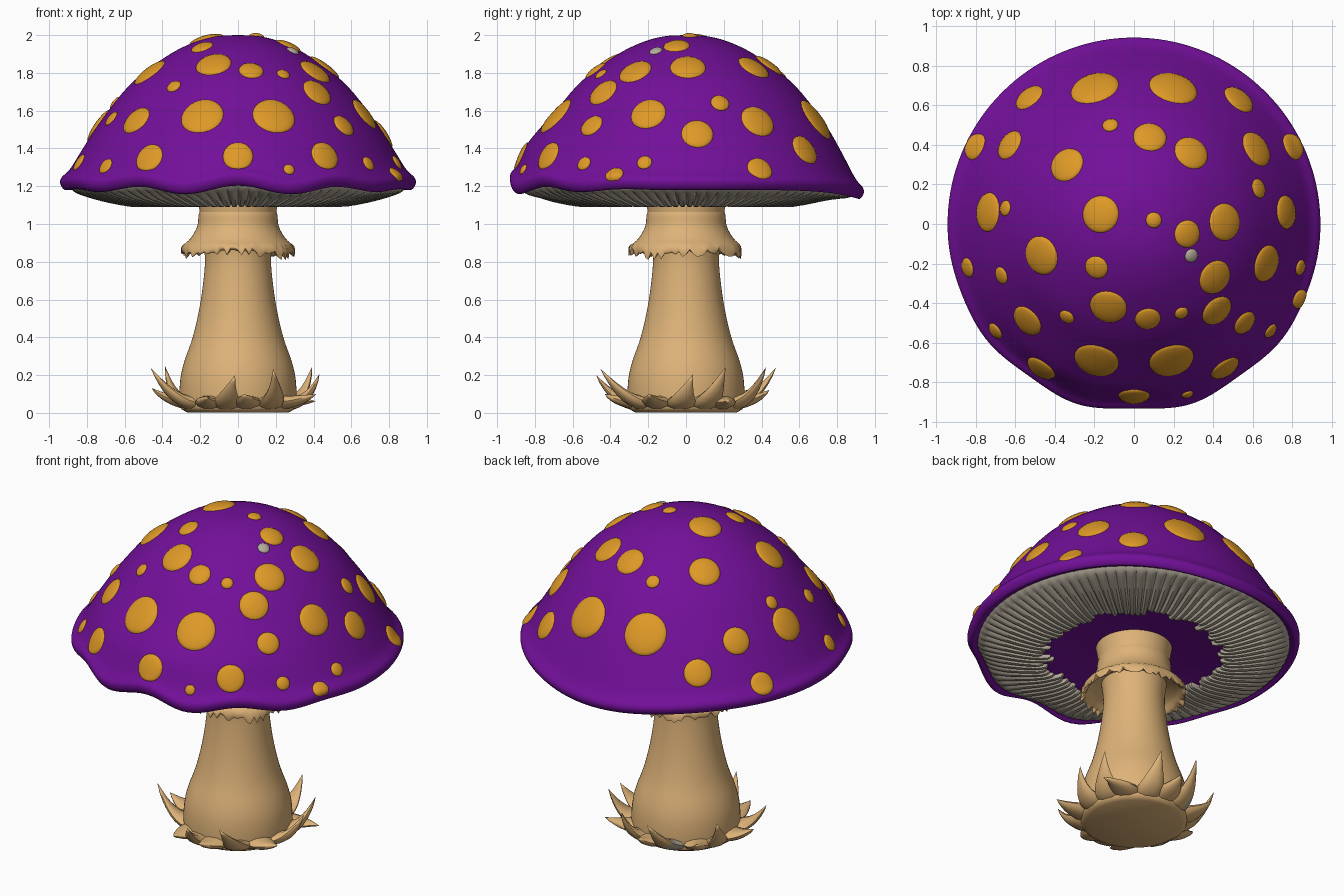
import bpy, bmesh, math, random
from mathutils import Vector
from mathutils.bvhtree import BVHTree

random.seed(4)
if "Cube" in bpy.data.objects:
    bpy.data.objects.remove(bpy.data.objects["Cube"])


def material(name, rgb):
    mat = bpy.data.materials.new(name)
    mat.use_nodes = True
    mat.diffuse_color = (*rgb, 1)
    mat.node_tree.nodes["Principled BSDF"].inputs["Base Color"].default_value = (*rgb, 1)
    return mat


PURPLE = material("purple", (.17, .005, .32))
ORANGE = material("orange", (.73, .32, .02))
TAN = material("tan", (.73, .45, .19))
GREY = material("gill grey", (.46, .41, .33))


def finish(name, bm, *mats):
    bmesh.ops.remove_doubles(bm, verts=bm.verts, dist=1e-5)
    bmesh.ops.recalc_face_normals(bm, faces=bm.faces)
    mesh = bpy.data.meshes.new(name)
    bm.to_mesh(mesh)
    for mat in mats:
        mesh.materials.append(mat)
    for poly in mesh.polygons:
        poly.use_smooth = True
    mesh.set_sharp_from_angle(angle=math.radians(50))
    obj = bpy.data.objects.new(name, mesh)
    bpy.context.collection.objects.link(obj)
    return obj


def smooth_profile(points, steps=4):
    """Catmull-Rom curve through the profile points."""
    pts = [Vector(p) for p in points]
    pts = [pts[0]] + pts + [pts[-1]]
    out = []
    for a, b, c, d in zip(pts, pts[1:], pts[2:], pts[3:]):
        for i in range(steps):
            t = i / steps
            out.append(.5 * (2 * b + (c - a) * t + (2 * a - 5 * b + 4 * c - d) * t * t
                             + (3 * b - a - 3 * c + d) * t ** 3))
    return out + [pts[-1]]


def skin(bm, rings, closed=True):
    """Joins rows of points with quads."""
    rows = [[bm.verts.new(p) for p in ring] for ring in rings]
    n = len(rows[0])
    for j, (low, high) in enumerate(zip(rows, rows[1:])):
        for i in range(n):
            k = (i + 1) % n
            bm.faces.new((low[i], low[k], high[k], high[i]))
    return rows


def lathe(profile, segments, warp):
    """Revolves (radius, height) points; warp may shift each one by angle."""
    bm = bmesh.new()
    rings = []
    for j, (r, z) in enumerate(profile):
        ring = []
        for i in range(segments):
            a = math.tau * i / segments
            rr, zz = warp(r, z, a, i, j)
            ring.append((rr * math.cos(a), rr * math.sin(a), zz))
        rings.append(ring)
    skin(bm, rings)
    return bm


# Wavy cap edge, fuller at the front and drooping at the back
def cap_warp(r, z, a, i=0, j=0):
    front, back = max(0, -math.sin(a)), max(0, math.sin(a))
    edge = min(1, max(0, (r - .7) / .22)) ** 2
    wave = math.cos(10 * (a + math.pi / 2)) * front ** 1.5
    bulge = max(0, 1 - abs(z - 1.42) / .2) * front ** 2 if r > .6 else 0
    return (r + .035 * bulge - .012 * wave * edge,
            z + edge * (.025 * wave - .05 * back ** 6))


cap_profile = smooth_profile([
    (0, 2), (.12, 1.993), (.25, 1.955), (.39, 1.88), (.57, 1.74), (.73, 1.54),
    (.83, 1.385), (.89, 1.29), (.935, 1.245), (.94, 1.21), (.915, 1.18),
    (.87, 1.19), (.7, 1.15), (.53, 1.11), (.35, 1.14), (.15, 1.16)])
cap_bm = lathe(cap_profile, 144, cap_warp)
finish("cap", cap_bm, PURPLE)
cap_tree = BVHTree.FromBMesh(cap_bm)

# Pleated gills with a ragged inner edge
PLEATS = 92
ragged = [random.uniform(-.035, .03) for _ in range(PLEATS)]


def gill_warp(r, z, a, i, j):
    if r < .55:
        r += ragged[(i // 4) % PLEATS]
    r, z = cap_warp(r, z, a)
    depth = .016 * min(1, (.9 - r) * 12)
    return r, z + depth * (1 if i % 4 == 0 else 0)


gill_profile = smooth_profile([(.885, 1.19), (.85, 1.16), (.72, 1.12),
                               (.58, 1.093), (.5, 1.095), (.49, 1.125)], 3)
finish("gills", lathe(gill_profile, PLEATS * 4, gill_warp), GREY)


# Raised spots, laid on the cap surface
def add_spot(bm, x, y, radius):
    centre, normal, _, _ = cap_tree.ray_cast(Vector((x, y, 3)), Vector((0, 0, -1)))
    side = normal.orthogonal().normalized()
    up = normal.cross(side)
    height = .012 + .07 * radius
    for v in bmesh.ops.create_uvsphere(bm, u_segments=24, v_segments=12, radius=1)["verts"]:
        flat = centre + radius * (v.co.x * side + v.co.y * up)
        v.co = cap_tree.find_nearest(flat)[0] + normal * height * v.co.z


SPOTS = [
    (-.53, .64, .08), (-.2, .69, .125), (.2, .69, .125), (.53, .63, .085), (-.8, .39, .07),
    (-.63, .4, .08), (-.12, .5, .04), (.08, .44, .085), (.29, .36, .09), (.62, .38, .095),
    (.8, .39, .07), (-.34, .3, .09), (-.74, .06, .1), (-.65, .08, .04), (-.17, .05, .095),
    (.1, .02, .04), (.27, -.05, .07), (.46, .01, .095), (.63, .18, .05), (.77, .06, .085),
    (-.47, -.16, .1), (-.84, -.22, .05), (-.67, -.26, .045), (-.19, -.22, .06),
    (.41, -.27, .09), (.67, -.2, .095), (.84, -.22, .04), (.84, -.38, .05),
    (-.13, -.42, .095), (-.34, -.47, .04), (-.54, -.49, .085), (.07, -.48, .065),
    (.24, -.45, .035), (.42, -.44, .085), (.56, -.5, .065), (-.7, -.54, .045),
    (.69, -.54, .04), (-.47, -.73, .08), (-.19, -.69, .115), (.19, -.69, .115),
    (.46, -.73, .08), (0, -.87, .08), (.27, -.86, .03)]
spot_bm = bmesh.new()
for spot in SPOTS:
    add_spot(spot_bm, *spot)
finish("cap_spots", spot_bm, ORANGE)
pale_bm = bmesh.new()
add_spot(pale_bm, .29, -.16, .035)
finish("pale_spot", pale_bm, GREY)

# Stem, flaring towards the foot
stem_profile = smooth_profile([
    (.22, 1.18), (.205, 1.08), (.19, .95), (.175, .82), (.183, .7), (.205, .55),
    (.24, .4), (.285, .27), (.305, .18), (.31, .08), (.3, .02)])
stem_profile += [Vector((.27, .003)), Vector((0, .003))]
finish("stem", lathe(stem_profile, 64, lambda r, z, a, i, j: (r, z)), TAN)

# Skirt around the stem with a torn hem
SKIRT = 96
tears = [random.uniform(-.03, .015) for _ in range(SKIRT)]
skirt_profile = smooth_profile([
    (.19, 1.09), (.208, 1.05), (.215, .99), (.25, .925), (.292, .885),
    (.297, .85), (.272, .855), (.24, .89), (.17, .92)], 3)


def skirt_warp(r, z, a, i, j):
    hem = max(0, 1 - abs(j - 15) / 4)
    return r + .008 * hem * math.sin(7 * a), z + hem * (tears[i] + .012 * math.sin(3 * a))


finish("stem_skirt", lathe(skirt_profile, SKIRT, skirt_warp), TAN)

# Ring of curled pointed leaves at the foot
LEAVES, STEPS, SIDES = 15, 9, 10
for n in range(LEAVES):
    angle = math.tau * (n + .75 + random.uniform(-.2, .2)) / LEAVES
    raised = n % 2 == 0
    start = Vector((.24, .055))
    middle = Vector((.37, .03 if raised else .055))
    tip = Vector((random.uniform(.42, .48),
                  random.uniform(.19, .25) if raised else random.uniform(.06, .14)))
    twist = random.uniform(-.12, .12)
    out = Vector((math.cos(angle), math.sin(angle), 0))
    across = Vector((-out.y, out.x, 0))
    up = Vector((0, 0, 1))
    rings = []
    for s in range(STEPS + 1):
        t = s / STEPS
        p = (1 - t) ** 2 * start + 2 * t * (1 - t) * middle + t * t * tip
        d = (2 * (1 - t) * (middle - start) + 2 * t * (tip - middle)).normalized()
        lift = -d.y * out + d.x * up
        centre = p.x * out + p.y * up + across * twist * t * t
        width = .082 * (1 - t) ** .8 * (1 + .35 * math.sin(math.pi * t))
        thick = .043 * (1 - t) ** .7
        ring = []
        for k in range(SIDES):
            c = math.tau * k / SIDES
            v = centre + across * width * math.cos(c) + lift * thick * math.sin(c)
            v.z = max(v.z, 0)
            ring.append(v)
        rings.append(ring)
    leaf_bm = bmesh.new()
    skin(leaf_bm, rings)
    leaf = finish(f"foot_leaf_{n + 1}", leaf_bm, TAN, GREY)
    # Faded patch on one back leaf
    if abs(angle - math.radians(108)) < math.pi / LEAVES:
        for poly in leaf.data.polygons:
            low = poly.center.to_2d().length < .38
            poly.material_index = 1 if low and poly.center.dot(across) > 0 else 0
